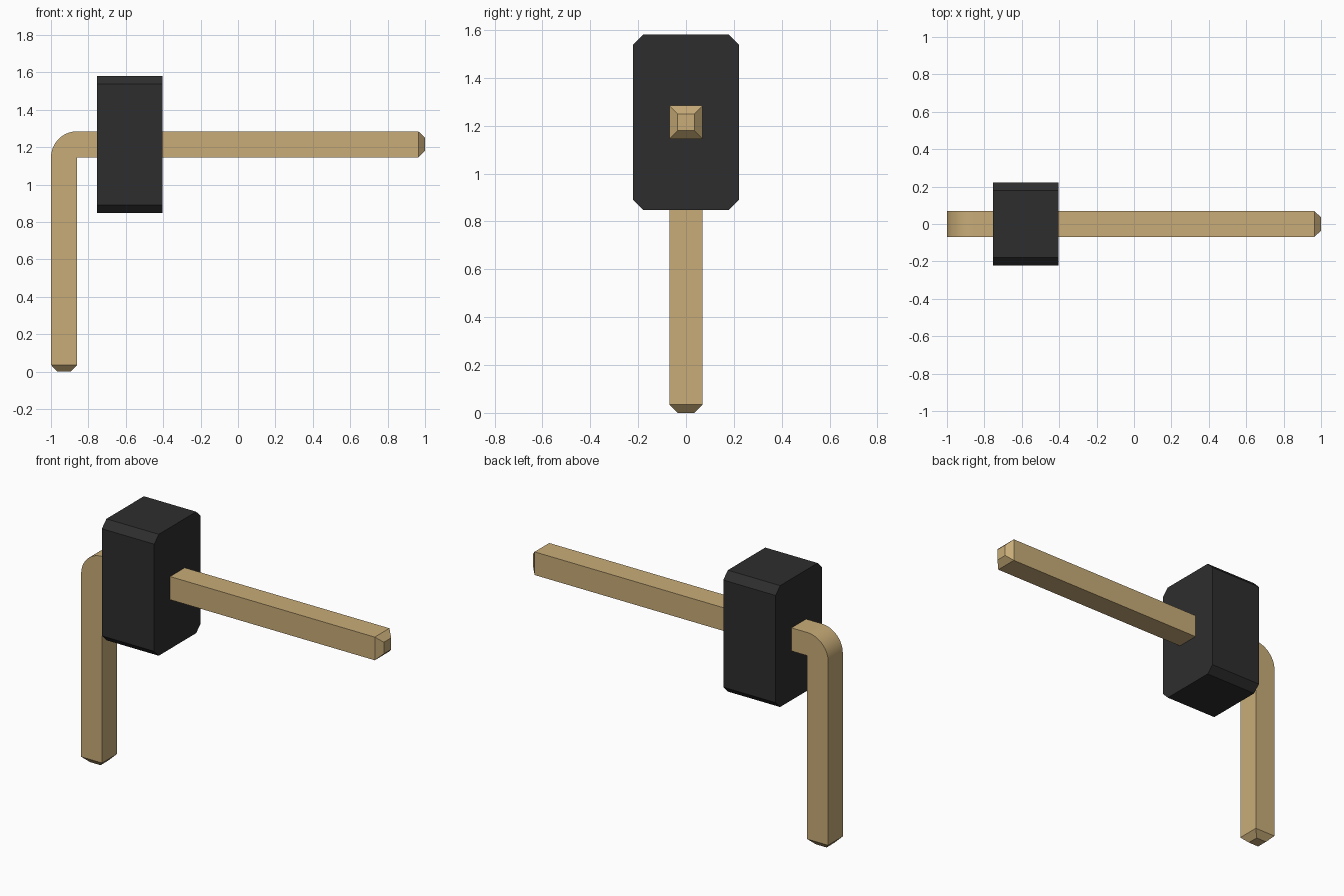
import bpy, bmesh, math
from mathutils import Vector

if "Cube" in bpy.data.objects:
    bpy.data.objects.remove(bpy.data.objects["Cube"], do_unlink=True)


def material(name, rgb):
    m = bpy.data.materials.new(name)
    m.use_nodes = True
    m.diffuse_color = (*rgb, 1)
    m.node_tree.nodes["Principled BSDF"].inputs["Base Color"].default_value = (*rgb, 1)
    return m


def prism(bm, profile, start, sweep):
    """Fill a closed profile at start and extrude it along sweep."""
    face = bm.faces.new([bm.verts.new(Vector(p) + Vector(start)) for p in profile])
    out = bmesh.ops.extrude_face_region(bm, geom=[face])
    verts = [g for g in out["geom"] if isinstance(g, bmesh.types.BMVert)]
    bmesh.ops.translate(bm, verts=verts, vec=sweep)
    bmesh.ops.recalc_face_normals(bm, faces=bm.faces)


def finish(bm, name, mat):
    mesh = bpy.data.meshes.new(name)
    bm.to_mesh(mesh)
    bm.free()
    ob = bpy.data.objects.new(name, mesh)
    bpy.context.collection.objects.link(ob)
    mesh.materials.append(mat)
    return ob


gold = material("pale gold", (0.578, 0.413, 0.188))
black = material("black plastic", (0.027, 0.027, 0.027))

# Bent square pin: L profile with a rounded outer corner and a sharp inner one
W, TIP = 0.14, 0.036
BX, BZ = -0.86, 1.145
arc = [(BX - W * math.cos(a), 0, BZ + W * math.sin(a))
       for a in (i * math.pi / 2 / 16 for i in range(17))]
profile = [(-1, 0, TIP)] + arc + [(1 - TIP, 0, BZ + W), (1 - TIP, 0, BZ),
                                  (BX, 0, BZ), (BX, 0, TIP)]
bm = bmesh.new()
prism(bm, profile, (0, -W / 2, 0), (0, W, 0))

# Tapered tips at both ends
for direction in (Vector((1, 0, 0)), Vector((0, 0, -1))):
    bm.normal_update()
    end = max((f for f in bm.faces if f.normal.dot(direction) > 0.99),
              key=lambda f: f.calc_center_median().dot(direction))
    tip = bmesh.ops.extrude_discrete_faces(bm, faces=[end])["faces"][0]
    centre = tip.calc_center_median()
    for v in tip.verts:
        v.co = centre + (v.co - centre) * 0.5 + direction * TIP
bmesh.ops.recalc_face_normals(bm, faces=bm.faces)
pin = finish(bm, "bent_pin", gold)
bpy.ops.object.select_all(action='DESELECT')
bpy.context.view_layer.objects.active = pin
pin.select_set(True)
bpy.ops.object.shade_smooth_by_angle(angle=math.radians(30))

# Housing block: rectangle with cut corners, extruded along the pin
HY, HZ, CUT = 0.222, 0.367, 0.043
octagon = []
for sy, sz in ((1, 1), (-1, 1), (-1, -1), (1, -1)):
    pair = [(0, sy * HY, sz * (HZ - CUT)), (0, sy * (HY - CUT), sz * HZ)]
    octagon += pair if sy * sz > 0 else pair[::-1]
bm = bmesh.new()
prism(bm, octagon, (-0.755, 0, BZ + W / 2), (0.35, 0, 0))
finish(bm, "housing_block", black)
